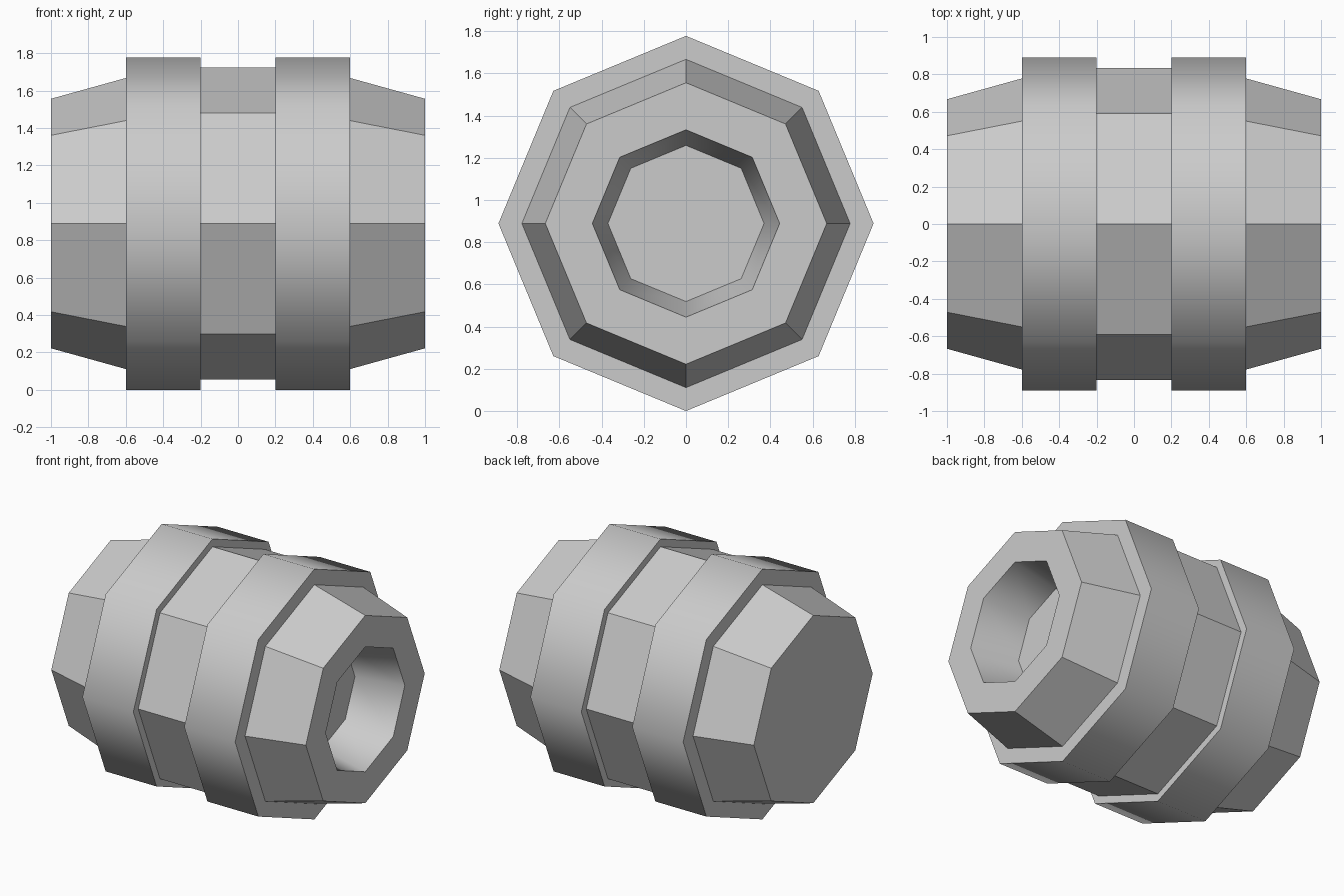
import bpy
import bmesh
from math import cos, sin, radians, tau

cube = bpy.data.objects.get("Cube")
if cube:
    bpy.data.objects.remove(cube, do_unlink=True)

SIDES = 8
BAND_R, CORE_R, NECK_R, END_R = 0.889, 0.834, 0.778, 0.667
SOCKET_R, FLOOR_R, SOCKET_DEPTH = 0.444, 0.37, 0.34
END_X, NECK_X, CORE_X = 1.0, 0.6, 0.2

grey = bpy.data.materials.new("light grey")
grey.use_nodes = True
colour = (0.6, 0.6, 0.6, 1.0)
grey.diffuse_color = colour
grey.node_tree.nodes["Principled BSDF"].inputs["Base Color"].default_value = colour


def lathe(name, profile, cap_start=False, cap_end=False, smooth=False):
    """Turn (x, radius) points around the long axis, running towards +x."""
    bm = bmesh.new()
    rings = []
    for x, r in profile:
        angles = [tau * k / SIDES for k in range(SIDES)]
        rings.append([bm.verts.new((x, r * cos(a), BAND_R + r * sin(a))) for a in angles])
    for a, b in zip(rings, rings[1:]):
        for k in range(SIDES):
            n = (k + 1) % SIDES
            bm.faces.new((a[k], a[n], b[n], b[k]))
    if cap_start:
        bm.faces.new(rings[0][::-1])
    if cap_end:
        bm.faces.new(rings[-1])
    mesh = bpy.data.meshes.new(name)
    bm.to_mesh(mesh)
    bm.free()
    mesh.materials.append(grey)
    obj = bpy.data.objects.new(name, mesh)
    bpy.context.collection.objects.link(obj)
    if smooth:
        bpy.ops.object.select_all(action='DESELECT')
        obj.select_set(True)
        bpy.context.view_layer.objects.active = obj
        bpy.ops.object.shade_smooth_by_angle(angle=radians(50))
    return obj


# Faceted centre and tapered ends
lathe("core", [(-CORE_X, CORE_R), (CORE_X, CORE_R)])
lathe("right_taper", [(-END_X, END_R), (-NECK_X, NECK_R)], cap_start=True)
lathe("left_taper", [(NECK_X, NECK_R), (END_X, END_R)])

# Raised bands with smooth rims
lathe("right_band", [(-NECK_X, NECK_R), (-NECK_X, BAND_R),
                     (-CORE_X, BAND_R), (-CORE_X, CORE_R)], smooth=True)
lathe("left_band", [(CORE_X, CORE_R), (CORE_X, BAND_R),
                    (NECK_X, BAND_R), (NECK_X, NECK_R)], smooth=True)

# End face with a recessed socket
lathe("socket", [(END_X, END_R), (END_X, SOCKET_R),
                 (END_X - SOCKET_DEPTH, FLOOR_R)], cap_end=True, smooth=True)
